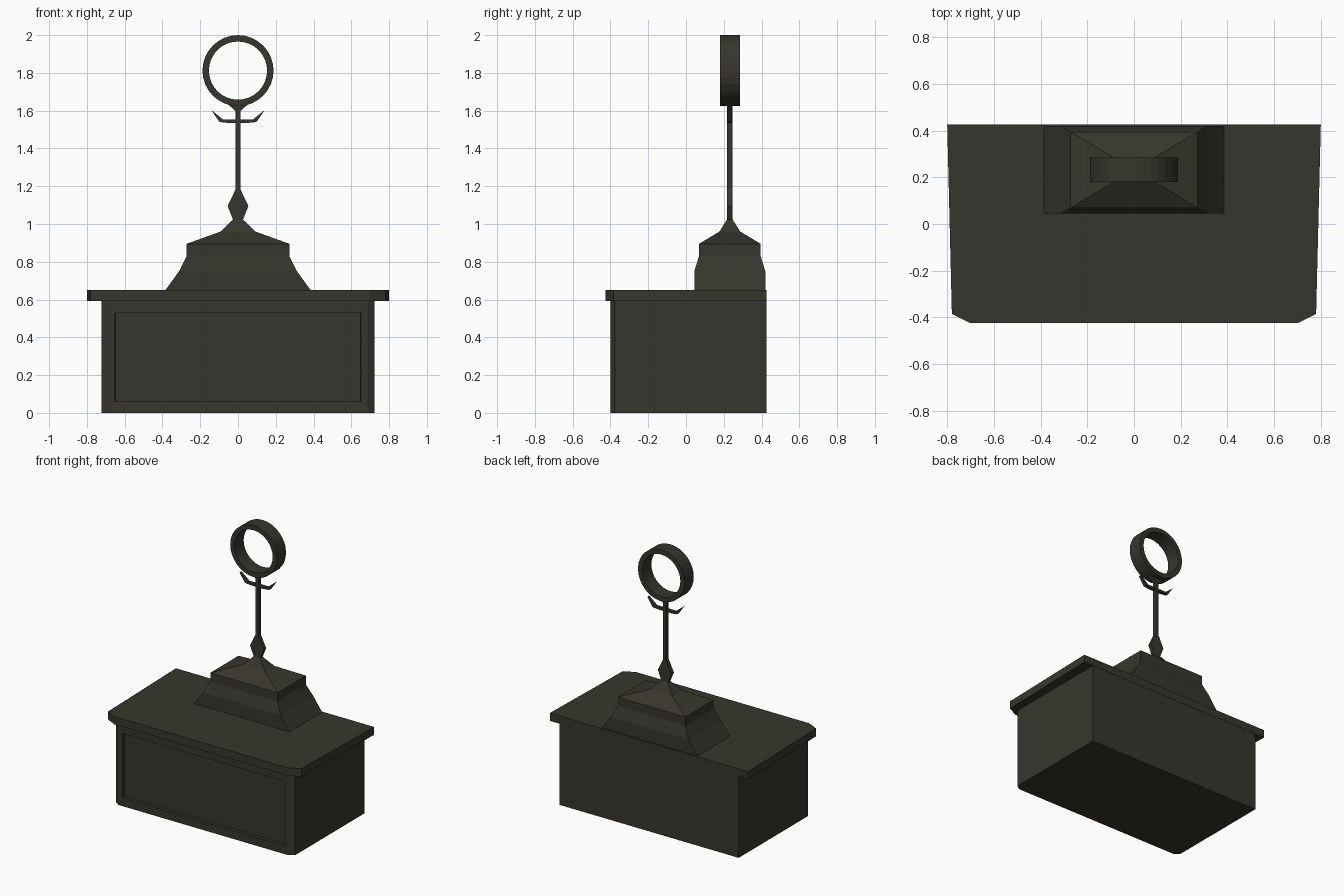
import bpy, bmesh, math
from mathutils import Vector

if "Cube" in bpy.data.objects:
    bpy.data.objects.remove(bpy.data.objects["Cube"])

mat = bpy.data.materials.new("dark_bronze")
mat.diffuse_color = (0.038, 0.036, 0.026, 1)
mat.use_nodes = True
mat.node_tree.nodes["Principled BSDF"].inputs["Base Color"].default_value = mat.diffuse_color
CY = 0.232  # depth centre of pedestal and ring


def finish(bm, name):
    bmesh.ops.recalc_face_normals(bm, faces=bm.faces[:])
    me = bpy.data.meshes.new(name)
    bm.to_mesh(me)
    bm.free()
    me.materials.append(mat)
    ob = bpy.data.objects.new(name, me)
    bpy.context.collection.objects.link(ob)
    return ob


def loft(bm, rings):
    """Skin closed loops of points and cap both ends."""
    vs = [[bm.verts.new(p) for p in r] for r in rings]
    n = len(vs[0])
    for a, b in zip(vs, vs[1:]):
        for i in range(n):
            j = (i + 1) % n
            bm.faces.new((a[i], a[j], b[j], b[i]))
    bm.faces.new(vs[0][::-1])
    bm.faces.new(vs[-1])
    bm.normal_update()


def mirrored(pts):
    """Right half outline, bottom to top, closed with its mirror image."""
    return pts + [(-x, z) for x, z in reversed(pts)]


def plate(name, outline, half_y):
    bm = bmesh.new()
    loft(bm, [[(x, CY + s * half_y, z) for x, z in outline] for s in (-1, 1)])
    return finish(bm, name)


# Cabinet body with chamfered front corners and sunken front panel
bm = bmesh.new()
plan = mirrored([(0.685, -0.40), (0.723, -0.375), (0.723, 0.425)])
loft(bm, [[(x, y, z) for x, y in plan] for z in (0, 0.6)])
bmesh.ops.recalc_face_normals(bm, faces=bm.faces[:])
front = min(bm.faces, key=lambda f: f.calc_center_median().y)
bmesh.ops.inset_region(bm, faces=[front], thickness=0.03)
for v in front.verts:
    v.co = Vector((math.copysign(0.65, v.co.x), -0.40, 0.53 if v.co.z > 0.3 else 0.06))
bmesh.ops.inset_region(bm, faces=[front], thickness=0.0005)
for v in front.verts:
    v.co.y = -0.375
finish(bm, "cabinet_body")

# Overhanging top slab, slightly tapered to the front
bm = bmesh.new()
plan = mirrored([(0.70, -0.425), (0.78, -0.385), (0.80, 0.427)])
loft(bm, [[(x, y, z) for x, y in plan] for z in (0.593, 0.65)])
finish(bm, "top_slab")

# Stepped pedestal: half width, half depth, height
bm = bmesh.new()
steps = [(0.388, 0.188, 0.645), (0.312, 0.188, 0.75), (0.272, 0.163, 0.83),
         (0.272, 0.163, 0.895), (0.092, 0.055, 0.96), (0.025, 0.014, 1.025)]
loft(bm, [[(sx * w, CY + sy * d, z) for sx, sy in ((-1, -1), (1, -1), (1, 1), (-1, 1))]
          for w, d, z in steps])
finish(bm, "pedestal")

# Flat stem with diamond and flared head
plate("stem", mirrored([(0.025, 1.02), (0.055, 1.095), (0.012, 1.185), (0.012, 1.595),
                        (0.055, 1.637)]), 0.014)

# Cross bar with upturned tips
plate("cross_bar", mirrored([(0.05, 1.535), (0.098, 1.54), (0.142, 1.604), (0.078, 1.552)]), 0.012)

# Ring at the top
bm = bmesh.new()
N = 32
section = [(0.188, -0.053), (0.188, 0.053), (0.154, 0.053), (0.154, -0.053)]
rows = []
for i in range(N):
    a = 2 * math.pi * i / N
    rows.append([bm.verts.new((r * math.cos(a), CY + y, 1.812 + r * math.sin(a)))
                 for r, y in section])
for i in range(N):
    a, b = rows[i], rows[(i + 1) % N]
    for k in range(4):
        m = (k + 1) % 4
        bm.faces.new((a[k], a[m], b[m], b[k]))
finish(bm, "ring")
